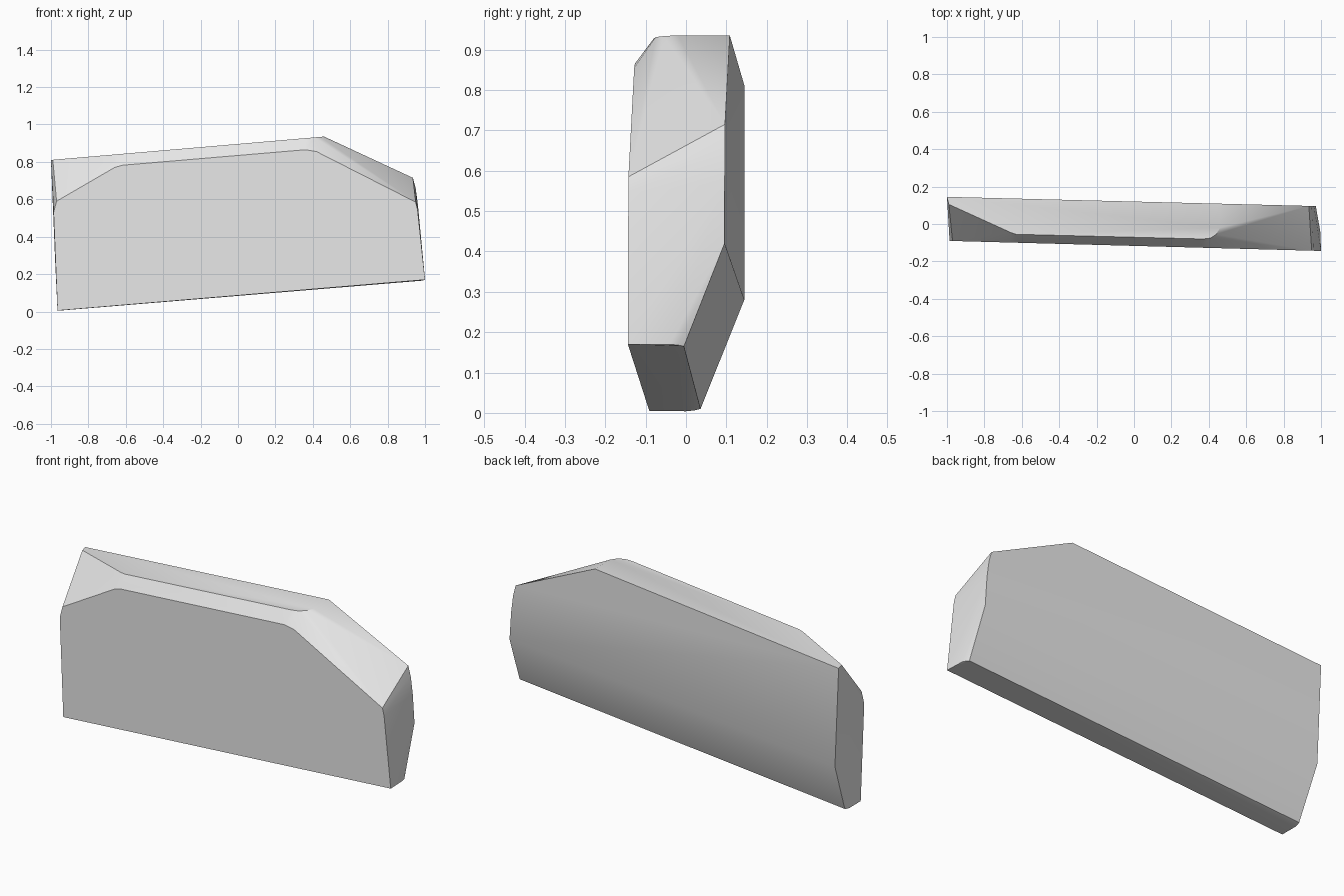
import bpy
import bmesh
import math

default_cube = bpy.data.objects.get("Cube")
if default_cube:
    bpy.data.objects.remove(default_cube, do_unlink=True)


def make_material(name, colour):
    material = bpy.data.materials.new(name)
    material.use_nodes = True
    material.diffuse_color = colour
    shader = material.node_tree.nodes["Principled BSDF"]
    shader.inputs["Base Color"].default_value = colour
    return material


def front_plane(x, z):
    """Point on the slightly turned front plane."""
    return (x, -0.117 - 0.027 * x, z)


def back_plane(x, z):
    """Point on the slightly turned back plane."""
    return (x, 0.12 - 0.025 * x, z)


def top_plane(x, y):
    """Point on the top plane, which climbs toward the left end."""
    return (x, y, 0.896 + 0.0856 * x)


def build_hull(name, points, material):
    """Wrap the corner points in a closed faceted solid."""
    mesh = bpy.data.meshes.new(name)
    bm = bmesh.new()
    for point in points:
        bm.verts.new(point)
    result = bmesh.ops.convex_hull(bm, input=bm.verts)
    unused = {v for v in result["geom_interior"] + result["geom_unused"]
              if isinstance(v, bmesh.types.BMVert)}
    bmesh.ops.delete(bm, geom=list(unused), context="VERTS")
    bmesh.ops.dissolve_limit(bm, angle_limit=math.radians(1.5),
                             verts=bm.verts, edges=bm.edges)
    bmesh.ops.recalc_face_normals(bm, faces=bm.faces)
    bm.to_mesh(mesh)
    bm.free()
    mesh.materials.append(material)
    slab = bpy.data.objects.new(name, mesh)
    bpy.context.collection.objects.link(slab)
    return slab


# Front outline with softened upper corners
front_outline = [front_plane(x, z) for x, z in (
    (-0.965, 0.005), (1.0, 0.17), (0.96, 0.545), (0.95, 0.585),
    (0.42, 0.855), (0.36, 0.865), (-0.62, 0.782), (-0.66, 0.77),
    (-0.97, 0.59), (-0.986, 0.53))]

# Back outline above the tapered foot
back_outline = [back_plane(x, z) for x, z in (
    (-1.0, 0.81), (0.46, 0.935), (0.935, 0.715), (0.95, 0.66),
    (0.962, 0.57), (0.972, 0.42), (-0.978, 0.28))]

# Front rim of the top, cut back at both ends
top_rim = [top_plane(x, y) for x, y in (
    (-0.99, 0.105), (-0.66, -0.045), (-0.63, -0.055), (0.37, -0.08),
    (0.41, -0.075), (0.44, -0.055), (0.46, -0.02))]

# Rounded back edge of the underside
foot = [(0.996, -0.04, 0.17), (0.99, -0.02, 0.168), (0.983, -0.005, 0.165),
        (-0.965, 0.0, 0.004), (-0.963, 0.02, 0.006), (-0.96, 0.036, 0.01)]

grey = make_material("plain grey", (0.8, 0.8, 0.8, 1.0))
slab = build_hull("chamfered_slab", front_outline + back_outline + top_rim + foot, grey)

# Soft blends across shallow edges, crisp main edges
bpy.ops.object.select_all(action="DESELECT")
slab.select_set(True)
bpy.context.view_layer.objects.active = slab
bpy.ops.object.shade_smooth_by_angle(angle=math.radians(30))
